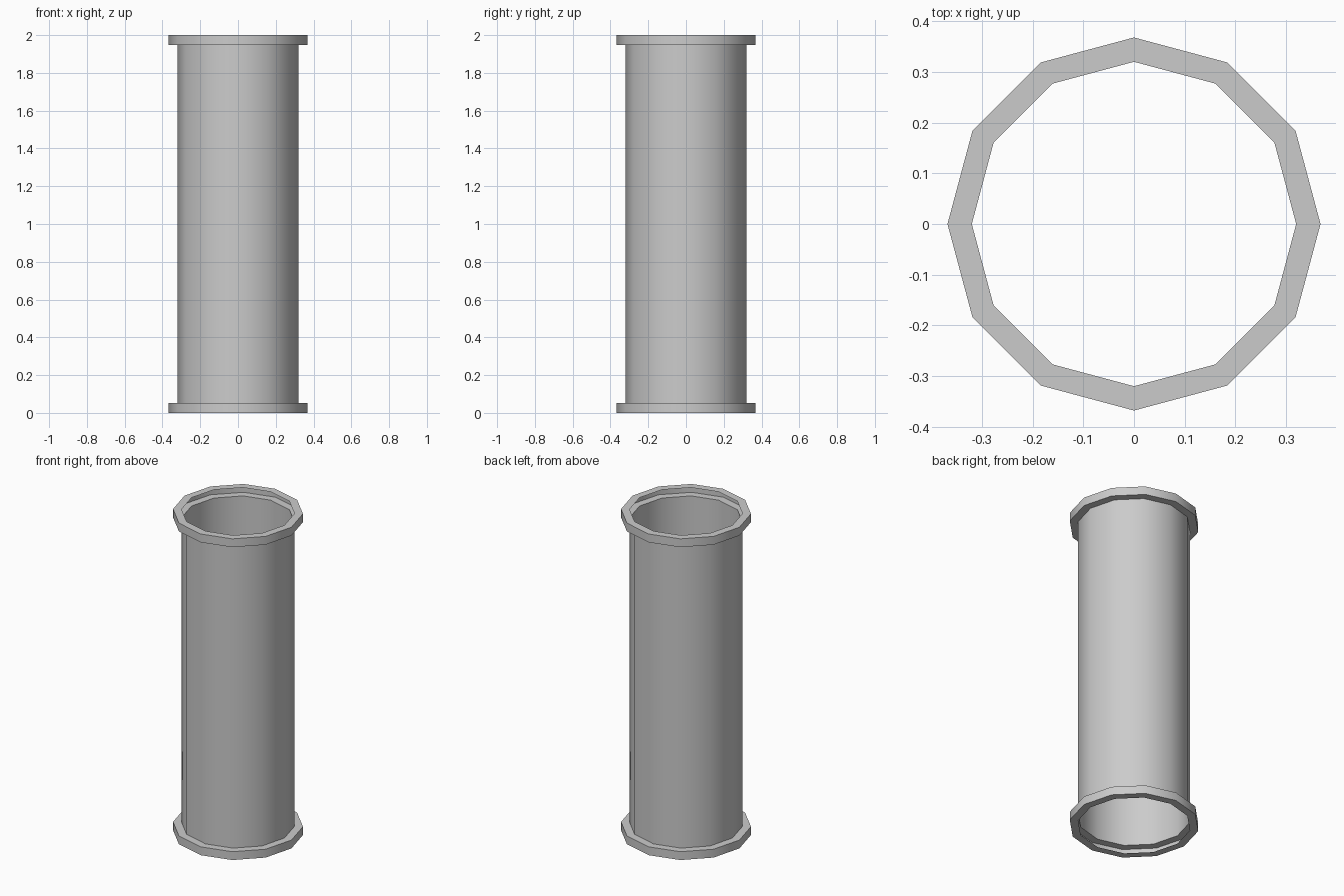
import bpy
import bmesh
import math

if "Cube" in bpy.data.objects:
    bpy.data.objects.remove(bpy.data.objects["Cube"])

SIDES = 12
R_TUBE, R_FLANGE = 0.32, 0.368
HEIGHT, LIP = 2.0, 0.052


def lathe(name, profile):
    """Spin an open (radius, z) profile, listed bottom to top, around z."""
    bm = bmesh.new()
    rings = []
    for r, z in profile:
        rings.append([bm.verts.new((r * math.cos(2 * math.pi * i / SIDES),
                                    r * math.sin(2 * math.pi * i / SIDES), z))
                      for i in range(SIDES)])
    for low, high in zip(rings, rings[1:]):
        for i in range(SIDES):
            j = (i + 1) % SIDES
            face = bm.faces.new((low[i], low[j], high[j], high[i]))
            face.smooth = True
    # round walls stay smooth, corners of the lips stay crisp
    bm.normal_update()
    for edge in bm.edges:
        if len(edge.link_faces) == 2:
            edge.smooth = edge.calc_face_angle() < math.radians(40)
    mesh = bpy.data.meshes.new(name)
    bm.to_mesh(mesh)
    bm.free()
    obj = bpy.data.objects.new(name, mesh)
    bpy.context.collection.objects.link(obj)
    return obj


# open thin-walled tube
lathe("pipe_tube", [(R_TUBE, LIP), (R_TUBE, HEIGHT - LIP)])

# end flanges, hollow and open towards the bore
for name, z in (("bottom_flange", 0.0), ("top_flange", HEIGHT - LIP)):
    lathe(name, [(R_TUBE, z), (R_FLANGE, z),
                 (R_FLANGE, z + LIP), (R_TUBE, z + LIP)])
